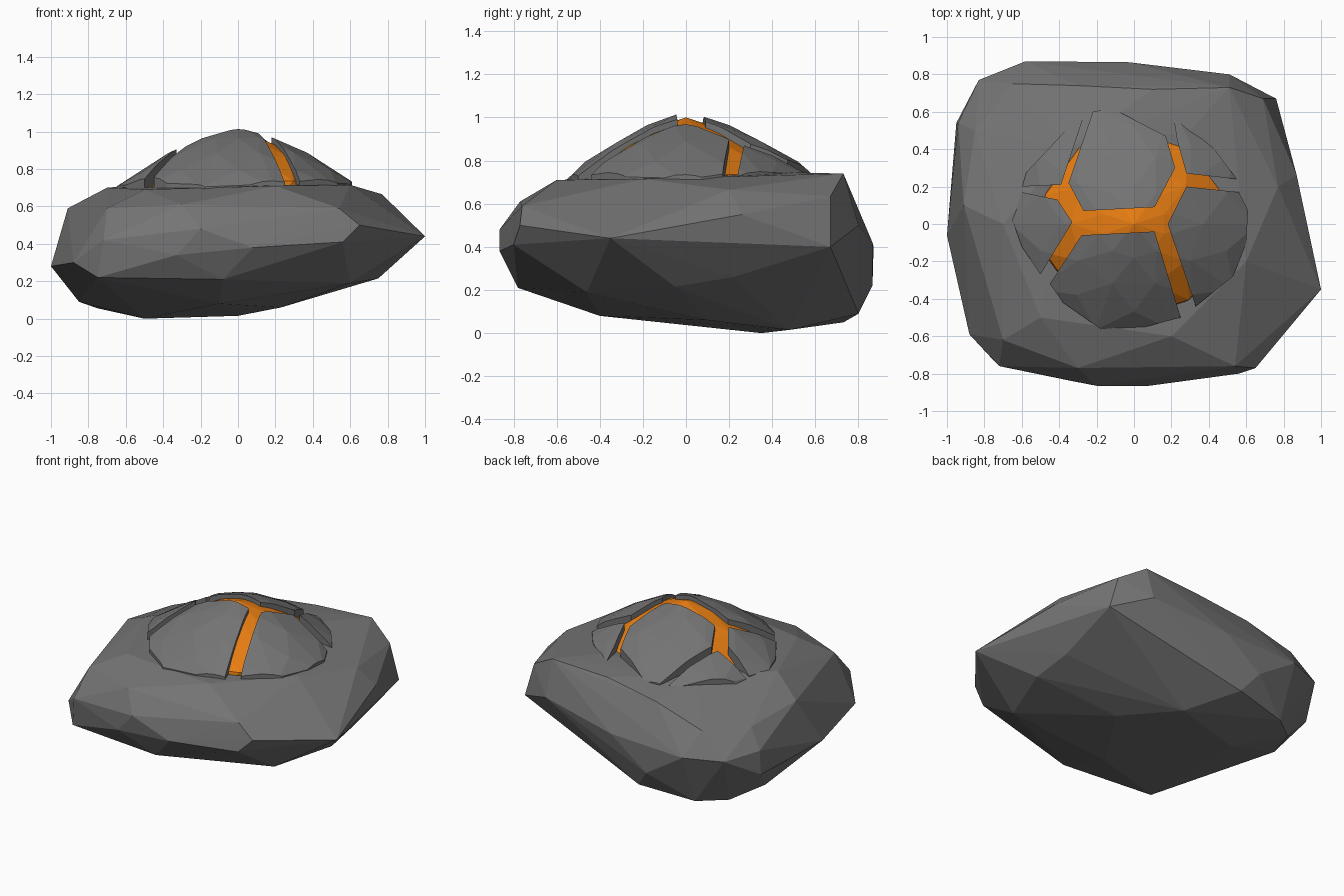
import bpy, bmesh
from math import sin, cos, tau
from mathutils import Vector

if "Cube" in bpy.data.objects:
    bpy.data.objects.remove(bpy.data.objects["Cube"])

STONE = (.175, .175, .175, 1)
GLOW = (.8, .205, .006, 1)


def finish(name, bm, color):
    bmesh.ops.recalc_face_normals(bm, faces=bm.faces[:])
    me = bpy.data.meshes.new(name)
    bm.to_mesh(me)
    bm.free()
    ob = bpy.data.objects.new(name, me)
    bpy.context.collection.objects.link(ob)
    mat = bpy.data.materials.new(name + "_colour")
    mat.diffuse_color = color
    mat.use_nodes = True
    mat.node_tree.nodes["Principled BSDF"].inputs["Base Color"].default_value = mat.diffuse_color
    me.materials.append(mat)
    return ob


def hull(points):
    bm = bmesh.new()
    for p in points:
        bm.verts.new(p)
    res = bmesh.ops.convex_hull(bm, input=bm.verts[:])
    junk = {v for v in res["geom_interior"] + res["geom_unused"]
            if isinstance(v, bmesh.types.BMVert) and v.is_valid}
    bmesh.ops.delete(bm, geom=list(junk), context='VERTS')
    return bm


def dome(rings, sides, front=1):
    """Faceted dome; its front half can be squeezed towards the centre."""
    pts = []
    for i, (r, z) in enumerate(rings):
        for k in range(sides if r else 1):
            a = tau * (k + 0.5 * (i % 2)) / sides
            y = r * sin(a)
            pts.append((r * cos(a), y * front if y < 0 else y, z))
    return hull(pts)


# Boulder: faceted hull of hand-placed corner points
boulder = [
    # waist
    (-1, -.06, .28), (-.975, .24, .27), (-.95, .54, .26), (-.94, .54, .42),
    (-.83, .77, .4), (-.58, .87, .4),
    (-.03, .865, .42), (.51, .8, .5), (.76, .67, .4), (1, -.35, .44),
    (.65, -.77, .5), (.56, -.8, .41), (.08, -.865, .38), (-.33, -.84, .34),
    (-.2, -.865, .48), (-.72, -.76, .42), (-.88, -.59, .3), (.87, .26, .55),
    # shoulders
    (-.91, .1, .59), (-.7, -.62, .59), (-.3, -.77, .61), (.54, -.76, .59),
    (-.7, .0, .7), (-.5, -.5, .69), (.2, -.6, .71), (.6, -.2, .715),
    (.77, .2, .665), (.69, .67, .635), (.51, .73, .74), (.1, .72, .72),
    (-.3, .74, .66), (-.65, .75, .56), (-.85, .5, .55), (.3, .5, .745),
    (-.35, .4, .73),
    # underside
    (-.5, .35, 0), (0, .48, .015), (.23, .1, .06), (-.85, .35, .09),
    (-.58, .73, .05), (-.75, .6, .055), (-.2, .8, .09), (-.3, .865, .22),
    (-.1, -.4, .08), (-.75, -.73, .22), (-.08, -.78, .21), (.6, -.46, .19),
    (.75, -.05, .215), (.74, .22, .26),
]
finish("boulder", hull(boulder), STONE)

# Glowing core seen through the cracks
finish("glowing_core",
       dome([(0, 1.0), (.17, .945), (.34, .865), (.5, .735), (.5, .6)], 10),
       GLOW)

# Crust plates: convex outlines (counter-clockwise) cut from a larger dome
crust = [(0, 1.03), (.2, .965), (.37, .887), (.52, .795), (.66, .7), (.66, .6)]
plates = {
    "back_plate": [(-.35, .22), (-.27, .07), (.11, .09), (.22, .3),
                   (.17, .47), (-.12, .62), (-.22, .6)],
    "front_plate": [(-.28, -.06), (-.45, -.32), (-.38, -.42), (-.18, -.56),
                    (.06, -.55), (.25, -.5), (.11, -.04)],
    "right_plate": [(.18, 0), (.33, -.44), (.53, -.28), (.6, -.1),
                    (.61, .07), (.56, .17), (.28, .2)],
    "left_plate": [(-.33, .01), (-.41, .13), (-.6, .17), (-.65, .02),
                   (-.6, -.12), (-.5, -.27)],
    "back_left_plate": [(-.39, .21), (-.27, .57), (-.3, .57), (-.6, .25),
                        (-.6, .2)],
    "back_right_plate": [(.28, .27), (.55, .24), (.43, .4), (.21, .58),
                         (.23, .45)],
}
for name, outline in plates.items():
    bm = dome(crust, 10, front=.9)
    for a, b in zip(outline, outline[1:] + outline[:1]):
        normal = Vector((b[1] - a[1], a[0] - b[0], 0)).normalized()
        cut = bmesh.ops.bisect_plane(
            bm, geom=bm.verts[:] + bm.edges[:] + bm.faces[:], dist=1e-5,
            plane_co=(a[0], a[1], 0), plane_no=normal, clear_outer=True)
        rim = [e for e in cut["geom_cut"] if isinstance(e, bmesh.types.BMEdge)]
        if rim:
            bmesh.ops.holes_fill(bm, edges=rim, sides=0)
    finish(name, bm, STONE)
